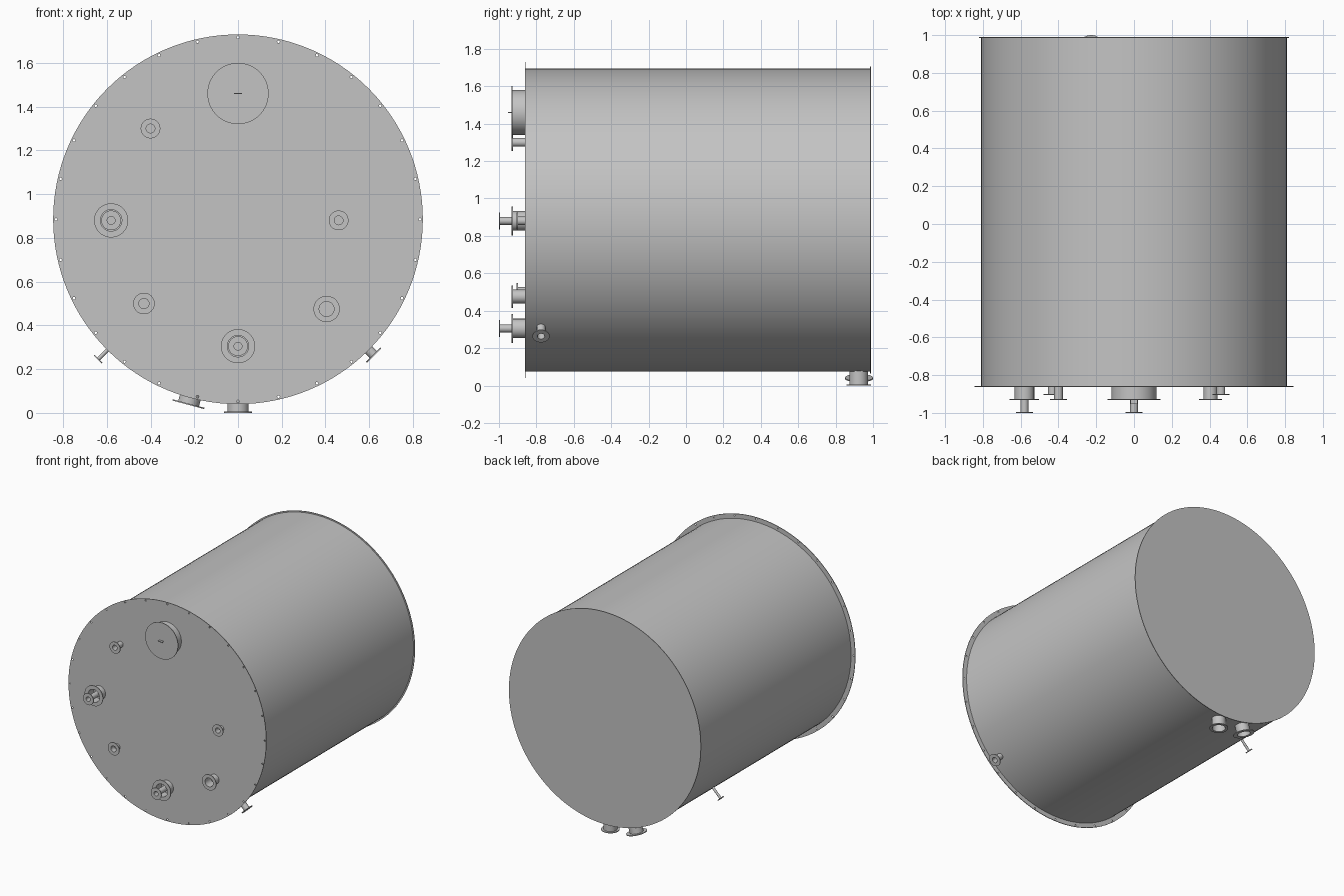
import bpy, bmesh, math
from mathutils import Matrix, Vector

cube = bpy.data.objects.get("Cube")
if cube:
    bpy.data.objects.remove(cube, do_unlink=True)

grey = bpy.data.materials.new("steel_grey")
grey.use_nodes = True
color = (0.55, 0.55, 0.55, 1)
grey.diffuse_color = color
grey.node_tree.nodes["Principled BSDF"].inputs["Base Color"].default_value = color

AXIS_Z = 0.885
SHELL_R = 0.81
FRONT_Y = -0.862
OUT = Vector((0, -1, 0))


def finish(name, bm, smooth=True):
    bmesh.ops.recalc_face_normals(bm, faces=bm.faces)
    mesh = bpy.data.meshes.new(name)
    bm.to_mesh(mesh)
    bm.free()
    mesh.materials.append(grey)
    obj = bpy.data.objects.new(name, mesh)
    bpy.context.collection.objects.link(obj)
    if smooth:
        bpy.ops.object.select_all(action='DESELECT')
        obj.select_set(True)
        bpy.context.view_layer.objects.active = obj
        bpy.ops.object.shade_smooth_by_angle(angle=math.radians(35))
    return obj


def lathe(name, base, direction, profile, segments=40, closed=False):
    """Spin (radius, height) points about a direction starting at base."""
    bm = bmesh.new()
    turn = Vector(direction).to_track_quat('Z', 'Y').to_matrix().to_4x4()
    place = Matrix.Translation(base) @ turn
    rings = []
    for r, h in profile:
        ring = []
        for i in range(segments):
            a = math.tau * i / segments
            ring.append(bm.verts.new(place @ Vector((r * math.cos(a), r * math.sin(a), h))))
        rings.append(ring)
    for low, high in zip(rings, rings[1:]):
        for i in range(segments):
            j = (i + 1) % segments
            bm.faces.new((low[i], low[j], high[j], high[i]))
    if closed:
        bm.faces.new(rings[0])
        bm.faces.new(rings[-1])
    return finish(name, bm)


def disc(name, base, direction, radius, thickness, segments=40):
    return lathe(name, base, direction, [(radius, 0), (radius, thickness)], segments, True)


def nozzle(name, base, direction, length, bore, flange, wall=0.003, plate=0.006):
    """Open pipe with a flat flange at its outer end."""
    neck = bore + wall
    return lathe(name, base, direction, [
        (bore, 0), (bore, length), (flange, length),
        (flange, length - plate), (neck, length - plate), (neck, 0)])


# Tank shell and back plate
disc("tank_shell", (0, FRONT_Y + 0.002, AXIS_Z), -OUT, SHELL_R, 1.848, 128)
disc("back_plate", (0, 0.985, AXIS_Z), -OUT, 0.82, 0.005, 128)

# Front plate with a ring of bolt holes
front_plate = disc("front_plate", (0, FRONT_Y, AXIS_Z), -OUT, 0.845, 0.005, 128)
HOLES = 28
bm = bmesh.new()
for i in range(HOLES):
    a = math.tau * i / HOLES
    spot = Vector((0.832 * math.sin(a), FRONT_Y, AXIS_Z + 0.832 * math.cos(a)))
    bmesh.ops.create_cone(bm, cap_ends=True, segments=12, radius1=0.006, radius2=0.006,
                          depth=0.04, matrix=Matrix.Translation(spot) @ Matrix.Rotation(math.pi / 2, 4, 'X'))
cutter = finish("bolt_hole_cutter", bm, False)
cutter.hide_render = True
cutter.hide_set(True)
cutter.display_type = 'WIRE'
cut = front_plate.modifiers.new("bolt_holes", 'BOOLEAN')
cut.operation = 'DIFFERENCE'
cut.solver = 'EXACT'
cut.object = cutter

# Manway with cover and handle
hatch = Vector((0, FRONT_Y, 1.46))
disc("manway_neck", hatch, OUT, 0.12, 0.066, 64)
disc("manway_cover", hatch + OUT * 0.065, OUT, 0.14, 0.006, 64)
bm = bmesh.new()
bmesh.ops.create_cube(bm, size=1, matrix=Matrix.Translation(hatch + OUT * 0.08)
                      @ Matrix.Diagonal((0.036, 0.02, 0.006, 1)))
finish("manway_handle", bm, False)

# Front nozzles: x, z, length, bore, flange radius
for name, x, z, length, bore, flange in [
    ("upper_right_nozzle", -0.40, 1.30, 0.07, 0.02, 0.045),
    ("middle_left_nozzle", 0.46, 0.88, 0.043, 0.02, 0.045),
    ("lower_right_nozzle", -0.43, 0.50, 0.043, 0.023, 0.049),
    ("lower_left_nozzle", 0.405, 0.475, 0.07, 0.034, 0.06),
    ("middle_right_nozzle", -0.58, 0.88, 0.07, 0.049, 0.078),
    ("bottom_nozzle", 0, 0.305, 0.07, 0.049, 0.078),
]:
    base = Vector((x, FRONT_Y, z))
    nozzle(name, base, OUT, length, bore, flange)
    if flange > 0.07:  # inner dip pipe reaching further out
        nozzle(name + "_inner_pipe", base, OUT, 0.138, 0.018, 0.045)


# Nozzles standing radially on the shell
def shell_nozzle(name, degrees, y, reach, bore, flange, wall=0.003):
    a = math.radians(degrees)
    direction = Vector((math.sin(a), 0, -math.cos(a)))
    base = Vector((0, y, AXIS_Z)) + direction * 0.79
    nozzle(name, base, direction, reach - 0.79, bore, flange, wall)


shell_nozzle("drain_nozzle", 0, 0.923, 0.885, 0.046, 0.065)
shell_nozzle("tilted_drain_nozzle", -15, 0.925, 0.878, 0.046, 0.075)
shell_nozzle("side_left_nozzle", 45, -0.775, 0.88, 0.02, 0.046)
shell_nozzle("side_right_nozzle", -45, 0.49, 0.907, 0.006, 0.026)
